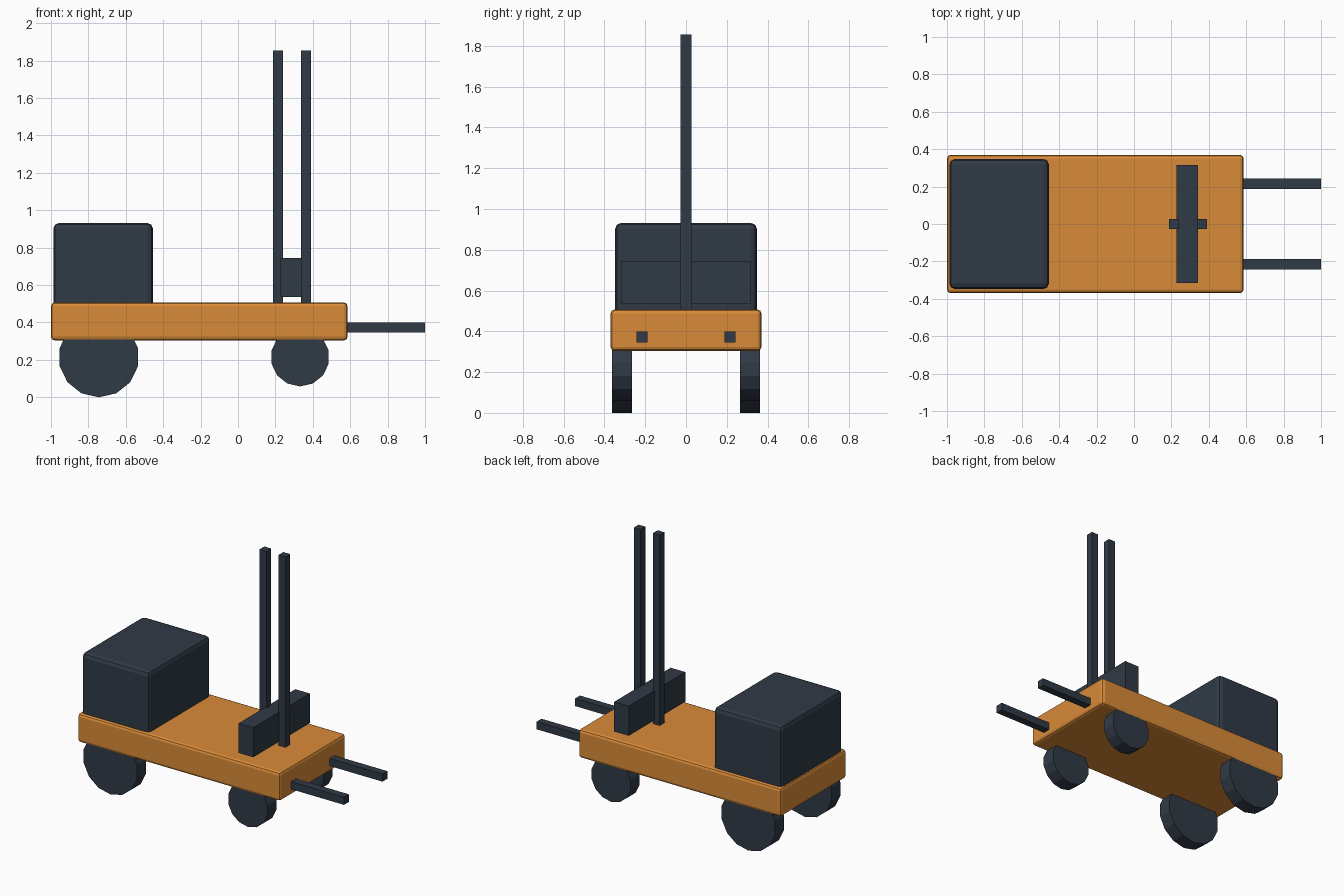
import bpy, math

if "Cube" in bpy.data.objects:
    bpy.data.objects.remove(bpy.data.objects["Cube"])


def material(name, rgb):
    m = bpy.data.materials.new(name)
    m.diffuse_color = (*rgb, 1)
    m.use_nodes = True
    m.node_tree.nodes["Principled BSDF"].inputs["Base Color"].default_value = m.diffuse_color
    return m


ORANGE = material("orange_paint", (0.70, 0.26, 0.04))
DARK = material("dark_metal", (0.03, 0.042, 0.06))


def box(name, x, y, z, mat, bevel=0):
    """Box from (min, max) ranges, with optional rounded edges."""
    bpy.ops.mesh.primitive_cube_add(
        size=1, location=[(r[0] + r[1]) / 2 for r in (x, y, z)])
    ob = bpy.context.object
    ob.name = name
    ob.scale = [r[1] - r[0] for r in (x, y, z)]
    bpy.ops.object.transform_apply(location=False, rotation=False, scale=True)
    ob.data.materials.append(mat)
    if bevel:
        mod = ob.modifiers.new("rounded_edges", 'BEVEL')
        mod.width = bevel
        mod.segments = 2
    return ob


def wheel(name, x, y, radius):
    """Low-poly wheel with its axle along y."""
    bpy.ops.mesh.primitive_cylinder_add(
        vertices=14, radius=radius, depth=0.10,
        location=(x, y, 0.215), rotation=(math.pi / 2, 0, 0))
    ob = bpy.context.object
    ob.name = name
    ob.data.materials.append(DARK)


# Chassis and rear power unit
box("chassis", (-1, 0.586), (-0.37, 0.37), (0.304, 0.507), ORANGE, 0.02)
box("power_unit", (-0.987, -0.455), (-0.348, 0.348), (0.43, 0.932), DARK, 0.03)

# Mast rails and the carriage crossing them
for name, x in (("rear_mast_rail", 0.214), ("front_mast_rail", 0.363)):
    box(name, (x - 0.027, x + 0.027), (-0.027, 0.027), (0.49, 1.855), DARK)
box("carriage", (0.227, 0.341), (-0.316, 0.316), (0.535, 0.745), DARK)

# Forks and wheels on both sides
for side, s in (("right", -1), ("left", 1)):
    y = s * 0.215
    box(side + "_fork", (0.45, 1), (y - 0.027, y + 0.027), (0.346, 0.4), DARK)
    wheel(side + "_rear_wheel", -0.744, s * 0.314, 0.215)
    wheel(side + "_front_wheel", 0.332, s * 0.314, 0.157)
